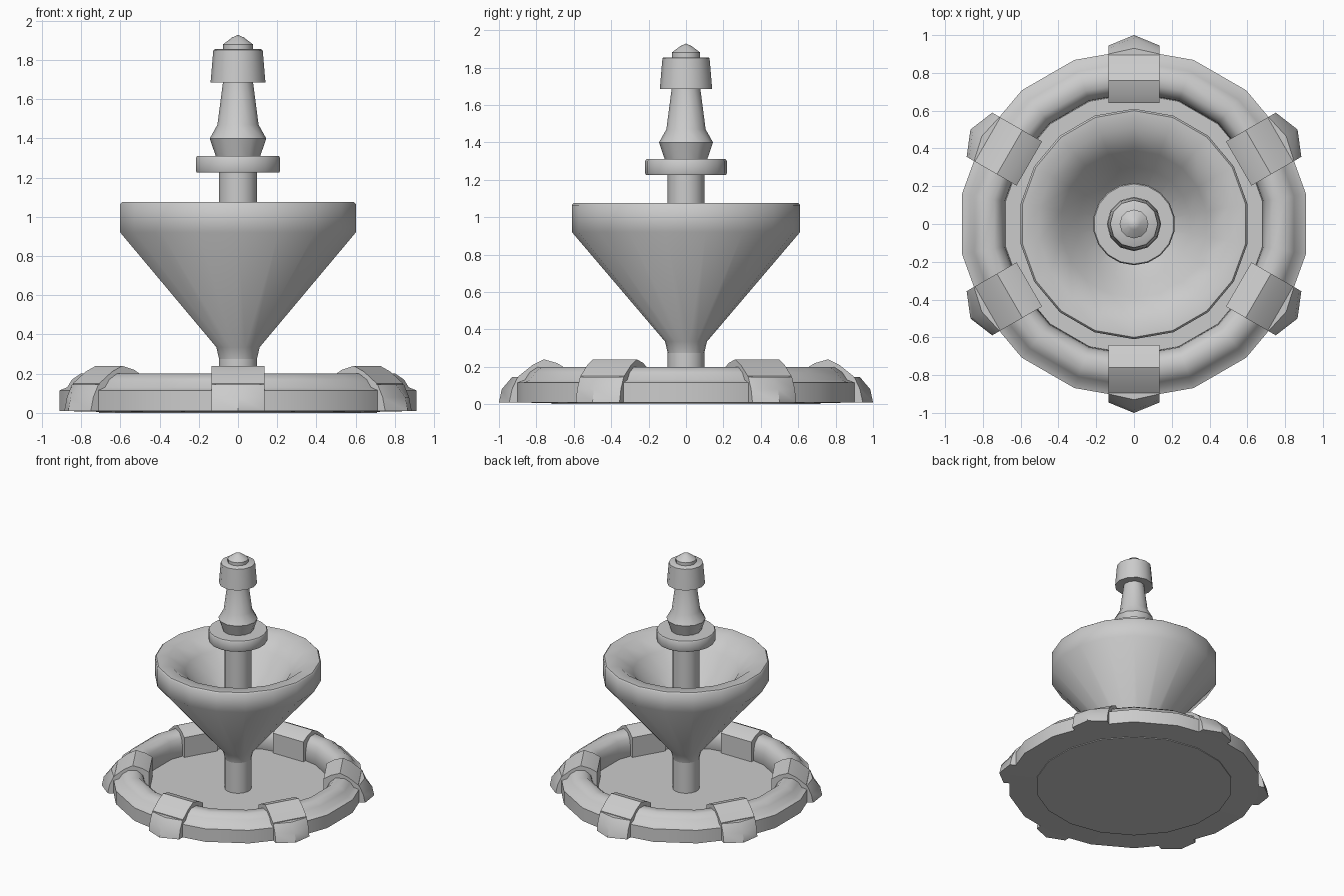
import bpy, bmesh, math
from mathutils import Matrix

if "Cube" in bpy.data.objects:
    bpy.data.objects.remove(bpy.data.objects["Cube"])

stone = bpy.data.materials.new("grey_stone")
stone.diffuse_color = (0.6, 0.6, 0.6, 1)
stone.use_nodes = True
stone.node_tree.nodes["Principled BSDF"].inputs["Base Color"].default_value = stone.diffuse_color


def finish(name, bm, angle=45):
    bmesh.ops.remove_doubles(bm, verts=bm.verts, dist=1e-5)
    bmesh.ops.recalc_face_normals(bm, faces=bm.faces)
    mesh = bpy.data.meshes.new(name)
    bm.to_mesh(mesh)
    bm.free()
    mesh.materials.append(stone)
    ob = bpy.data.objects.new(name, mesh)
    bpy.context.collection.objects.link(ob)
    bpy.ops.object.select_all(action='DESELECT')
    ob.select_set(True)
    bpy.context.view_layer.objects.active = ob
    bpy.ops.object.shade_smooth_by_angle(angle=math.radians(angle))
    return ob


def lathe(name, profile, sides=18, closed=False, angle=45):
    """Turn an (r, z) profile about the z axis, with a vertex on +y."""
    bm = bmesh.new()
    rings = []
    for r, z in profile:
        if r == 0:
            rings.append([bm.verts.new((0, 0, z))] * sides)
        else:
            rings.append([bm.verts.new((r * math.sin(2 * math.pi * i / sides),
                                        r * math.cos(2 * math.pi * i / sides), z))
                          for i in range(sides)])
    pairs = list(zip(rings, rings[1:]))
    if closed:
        pairs.append((rings[-1], rings[0]))
    for a, b in pairs:
        for i in range(sides):
            j = (i + 1) % sides
            quad = list(dict.fromkeys((a[i], a[j], b[j], b[i])))
            bm.faces.new(quad)
    return finish(name, bm, angle)


def prism(bm, bottom, top):
    """Loft between two matching loops and cap both ends."""
    a = [bm.verts.new(p) for p in bottom]
    b = [bm.verts.new(p) for p in top]
    bm.faces.new(a)
    bm.faces.new(b)
    for i in range(len(a)):
        j = (i + 1) % len(a)
        bm.faces.new((a[i], a[j], b[j], b[i]))


# Basin floor and the rounded kerb around it
lathe("basin_floor", [(0, 0.03), (0.72, 0.03), (0.72, 0.0), (0, 0.0)])
lathe("basin_kerb", [(0.70, 0.005), (0.924, 0.01), (0.924, 0.115), (0.885, 0.13),
                     (0.86, 0.17), (0.815, 0.2), (0.75, 0.2), (0.71, 0.165),
                     (0.695, 0.11), (0.69, 0.02)], closed=True)

# Six saddle blocks over the kerb, each with a pointed foot outside
saddle = [(0.64, 0.01), (0.64, 0.19), (0.69, 0.22), (0.76, 0.24),
          (0.82, 0.21), (0.895, 0.15), (0.895, 0.01)]
W = 0.135
foot_low = [(-W, 0.8), (-W, 0.945), (0, 1.0), (W, 0.945), (W, 0.8)]
foot_mid = [(-W, 0.8), (-W, 0.93), (0, 0.985), (W, 0.93), (W, 0.8)]
foot_top = [(-W, 0.8), (-W, 0.90), (0, 0.93), (W, 0.90), (W, 0.8)]
for k in range(6):
    turn = Matrix.Rotation(math.radians(60 * k), 4, 'Z')
    bm = bmesh.new()
    prism(bm, [(-W, r, z) for r, z in saddle], [(W, r, z) for r, z in saddle])
    bm.transform(turn)
    finish(f"kerb_block_{k + 1}", bm, 42)
    bm = bmesh.new()
    loops = [[bm.verts.new((x, y, z)) for x, y in pts]
             for pts, z in ((foot_low, 0.01), (foot_mid, 0.08), (foot_top, 0.145))]
    bm.faces.new(loops[0])
    bm.faces.new(loops[2])
    for a, b in zip(loops, loops[1:]):
        for i in range(5):
            j = (i + 1) % 5
            bm.faces.new((a[i], a[j], b[j], b[i]))
    bm.transform(turn)
    finish(f"kerb_foot_{k + 1}", bm, 42)

# Central column
lathe("column", [(0, 0.02), (0.098, 0.02), (0.098, 1.24), (0, 1.24)])

# Funnel-shaped upper bowl with a stepped inside
lathe("upper_bowl", [(0.097, 0.27), (0.112, 0.335), (0.61, 0.92), (0.61, 1.065),
                     (0.60, 1.075), (0.51, 1.07), (0.39, 0.975), (0.30, 0.84),
                     (0.09, 0.68)], angle=48)

# Collar and turned finial
lathe("collar", [(0, 1.225), (0.213, 1.225), (0.218, 1.235), (0.218, 1.30),
                 (0.212, 1.31), (0, 1.31)])
lathe("finial_stem", [(0, 1.305), (0.112, 1.305), (0.144, 1.40), (0.105, 1.47),
                      (0.075, 1.70), (0, 1.70)], sides=12)
lathe("finial_head", [(0, 1.69), (0.14, 1.685), (0.126, 1.85), (0.118, 1.855),
                      (0, 1.855)], sides=12)
lathe("finial_tip", [(0, 1.85), (0.076, 1.85), (0.076, 1.88), (0.03, 1.915),
                     (0, 1.928)], sides=12)
